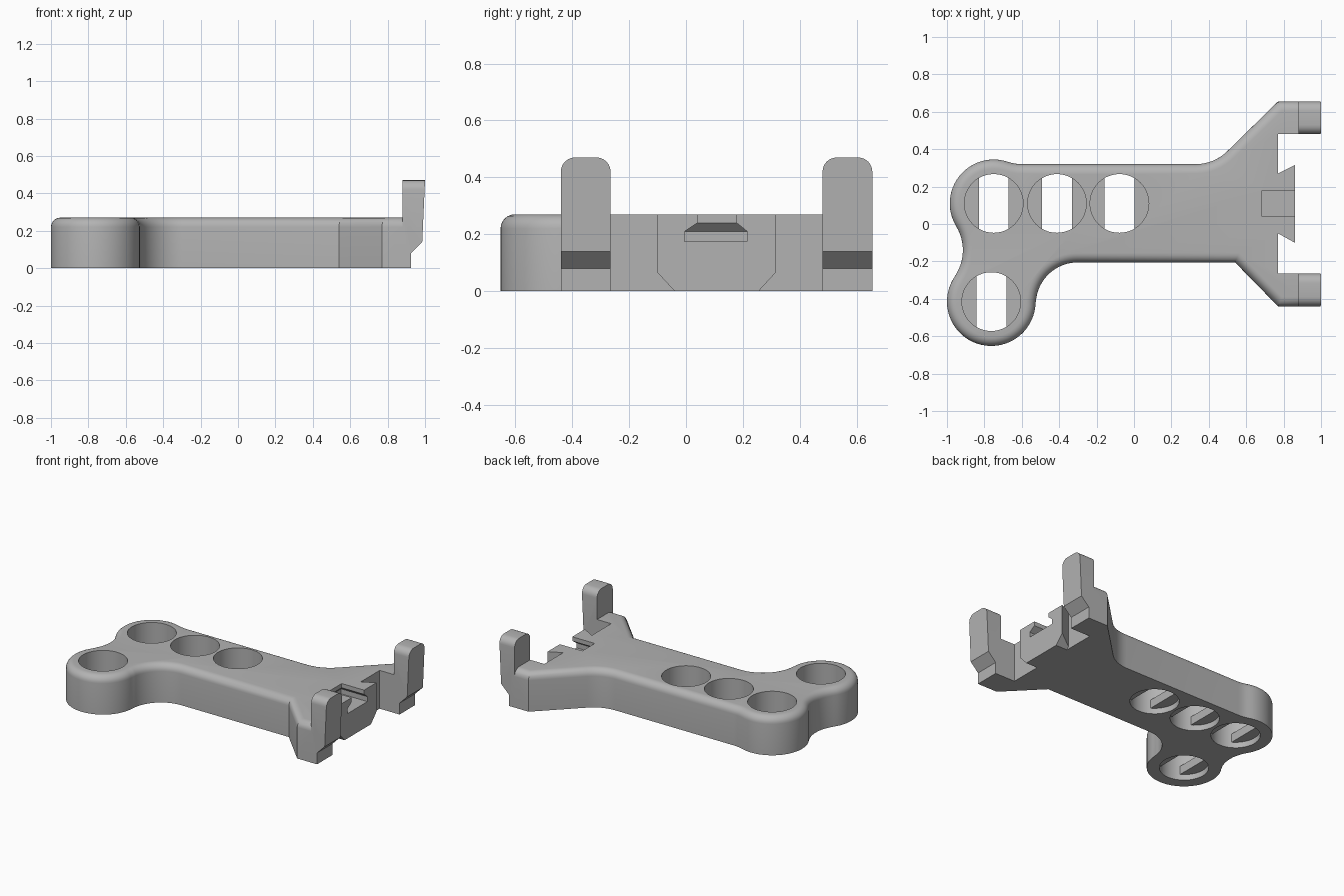
import bpy, bmesh
from math import sin, cos, radians

cube = bpy.data.objects.get("Cube")
if cube:
    bpy.data.objects.remove(cube, do_unlink=True)

grey = bpy.data.materials.new("plain grey")
grey.use_nodes = True
grey.diffuse_color = (0.45, 0.45, 0.45, 1)
grey.node_tree.nodes["Principled BSDF"].inputs["Base Color"].default_value = grey.diffuse_color

TOP = 0.27


def arc(cx, cy, r, a0, a1, steps=16):
    angles = [radians(a0 + (a1 - a0) * i / steps) for i in range(steps + 1)]
    return [(cx + r * cos(a), cy + r * sin(a)) for a in angles]


def loft(name, rings, bevel_test=None, radius=0.0, segments=6):
    """Closed solid through rings of 3D points; optionally rounds chosen edges."""
    bm = bmesh.new()
    rows = [[bm.verts.new(p) for p in ring] for ring in rings]
    bm.faces.new(rows[0])
    bm.faces.new(rows[-1])
    n = len(rows[0])
    for a, b in zip(rows, rows[1:]):
        for i in range(n):
            j = (i + 1) % n
            bm.faces.new((a[i], a[j], b[j], b[i]))
    bmesh.ops.recalc_face_normals(bm, faces=bm.faces)
    if bevel_test:
        edges = [e for e in bm.edges if bevel_test(*(v.co for v in e.verts))]
        bmesh.ops.bevel(bm, geom=edges, offset=radius, segments=segments,
                        profile=0.5, affect='EDGES', clamp_overlap=False)
    mesh = bpy.data.meshes.new(name)
    bm.to_mesh(mesh)
    bm.free()
    mesh.materials.append(grey)
    obj = bpy.data.objects.new(name, mesh)
    bpy.context.collection.objects.link(obj)
    return obj


def slab(name, outline, z0, z1, **kw):
    return loft(name, [[(x, y, z) for x, y in outline] for z in (z0, z1)], **kw)


def rect(x0, x1, y0, y1):
    return [(x0, y0), (x1, y0), (x1, y1), (x0, y1)]


def combine(target, tool, operation):
    mod = target.modifiers.new("combine", 'BOOLEAN')
    mod.object, mod.operation, mod.solver = tool, operation, 'EXACT'
    bpy.context.view_layer.objects.active = target
    bpy.ops.object.modifier_apply(modifier=mod.name)
    bpy.data.objects.remove(tool, do_unlink=True)


# Body outline: fork and dovetail on the right, then two round lobes on the left
outline = [(0.54, -0.205), (0.77, -0.44), (0.925, -0.44), (0.925, -0.265),
           (0.77, -0.265), (0.77, -0.05), (0.86, -0.10), (0.86, 0.315),
           (0.77, 0.27), (0.77, 0.48), (0.925, 0.48), (0.925, 0.655), (0.77, 0.655)]
outline += arc(0.33, 0.56, 0.24, -45, -90, 8)
outline += arc(-0.598, 0.56, 0.24, -90, -108.7, 4)
outline += arc(-0.75, 0.11, 0.235, 71.3, 211, 24)[1:]
outline += arc(-1.16, -0.14, 0.245, 31, -35, 12)[1:-1]
outline += arc(-0.763, -0.415, 0.237, 145, 359, 36)
outline += arc(-0.30, -0.43, 0.225, 176, 90, 16)


def outer_rim(a, b):
    inner = all(p.x > 0.76 and -0.43 < p.y < 0.65 for p in (a, b))
    end = a.x > 0.9 and b.x > 0.9
    return min(a.z, b.z) > TOP - 0.01 and not inner and not end


body = slab("bone_body", outline, 0, TOP, bevel_test=outer_rim, radius=0.05)

# Round through-holes, each with two small shelves near the bottom
for i, (x, y) in enumerate([(-0.75, 0.11), (-0.412, 0.11), (-0.078, 0.11), (-0.763, -0.415)]):
    combine(body, slab("hole_cutter", arc(x, y, 0.157, 0, 352.5, 47), -0.1, 0.5), 'DIFFERENCE')
    for side, s in (("left", 1), ("right", -1)):
        xs = sorted((x + s * 0.08, x + s * 0.165))
        slab(f"hole_shelf_{i + 1}_{side}", rect(*xs, y - 0.138, y + 0.138), 0.04, 0.10)

# Undercut slot in the dovetail block
levels = [(0.655, -0.005, 0.215, 0.175), (0.655, -0.005, 0.215, 0.21),
          (0.685, 0.04, 0.178, 0.24), (0.685, 0.04, 0.178, 0.35)]
combine(body, loft("slot_cutter", [[(x, y, z) for x, y in rect(x0, 0.95, y0, y1)]
                                   for x0, y0, y1, z in levels]), 'DIFFERENCE')

# Chamfered lower corners of the dovetail block
for s in (-1, 1):
    tri = [(0.1075 + s * y, z) for y, z in ((0.1475, 0), (0.2475, 0.108), (0.2475, -0.05), (0.1475, -0.05))]
    combine(body, loft("chamfer_cutter", [[(x, y, z) for y, z in tri] for x in (0.771, 0.9)]),
            'DIFFERENCE')

# Upright clips with rounded tops at the fork ends
clip = [(0.88, 0.0), (0.925, 0.0), (0.925, 0.08), (0.985, 0.14), (1.0, 0.47), (0.88, 0.47)]
for y0, y1 in ((-0.44, -0.265), (0.48, 0.655)):
    tool = loft("clip", [[(x, y, z) for x, z in clip] for y in (y0, y1)],
                bevel_test=lambda a, b: min(a.z, b.z) > 0.46 and abs(a.y - b.y) < 0.01,
                radius=0.05)
    combine(body, tool, 'UNION')

bpy.ops.object.select_all(action='DESELECT')
body.select_set(True)
bpy.context.view_layer.objects.active = body
bpy.ops.object.shade_smooth_by_angle(angle=radians(30))
